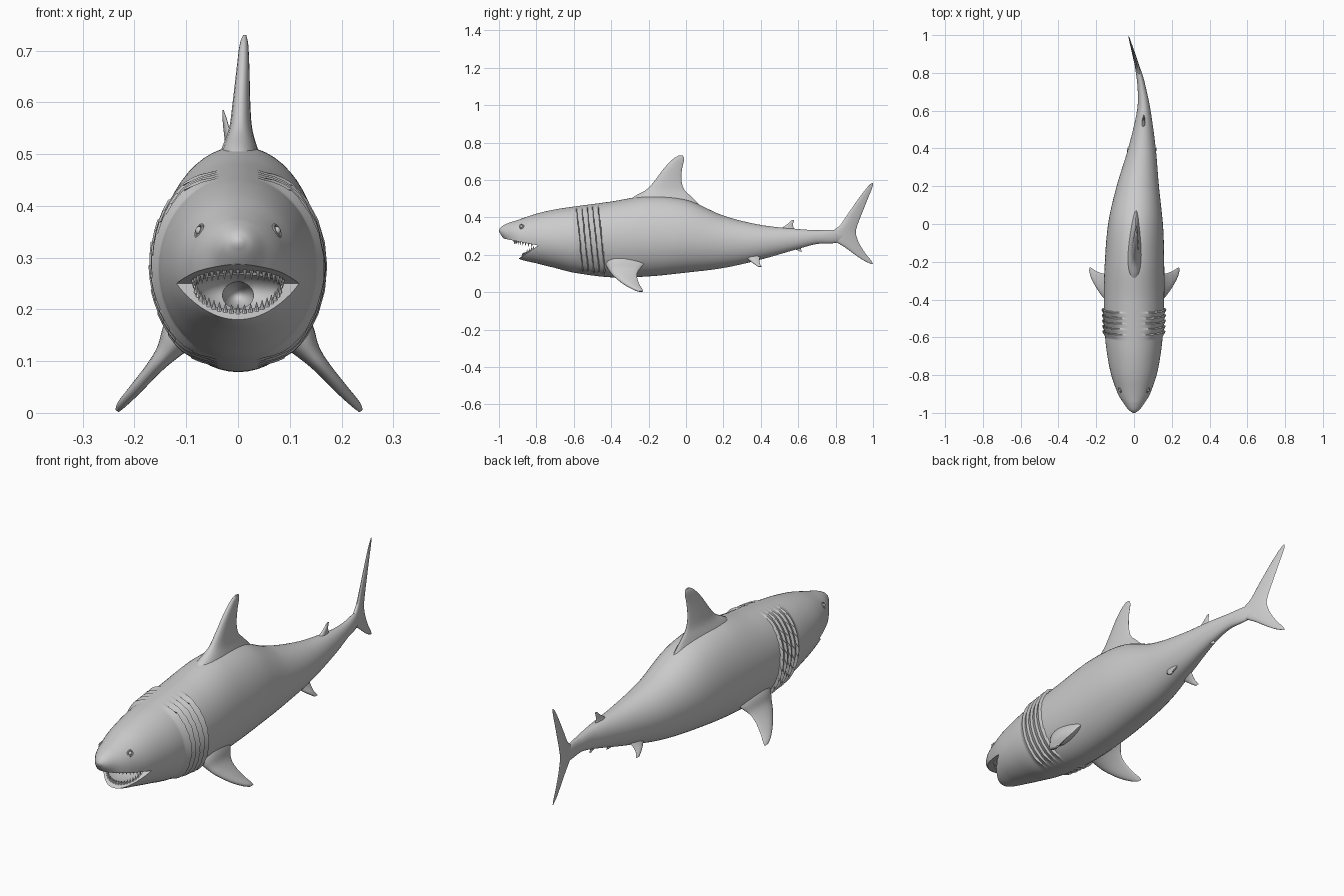
import bpy, bmesh, math
from mathutils import Vector, Matrix

if "Cube" in bpy.data.objects:
    bpy.data.objects.remove(bpy.data.objects["Cube"])

skin = bpy.data.materials.new("grey_skin")
skin.diffuse_color = (0.6, 0.6, 0.6, 1)
skin.use_nodes = True
skin.node_tree.nodes["Principled BSDF"].inputs["Base Color"].default_value = skin.diffuse_color


def spline(rows, t):
    """Smooth interpolation of rows whose first entry is the parameter."""
    n = len(rows)
    i = 0
    while i < n - 2 and t > rows[i + 1][0]:
        i += 1
    h = rows[i + 1][0] - rows[i][0]
    u = min(max((t - rows[i][0]) / h, 0), 1)

    def slope(j, k):
        a, b = max(j - 1, 0), min(j + 1, n - 1)
        return (rows[b][k] - rows[a][k]) / (rows[b][0] - rows[a][0])

    out = []
    for k in range(1, len(rows[0])):
        p, q = rows[i][k], rows[i + 1][k]
        out.append(p * (2*u**3 - 3*u**2 + 1) + q * (3*u**2 - 2*u**3)
                   + h * slope(i, k) * (u**3 - 2*u**2 + u)
                   + h * slope(i + 1, k) * (u**3 - u**2))
    return out


# Sideways sweep of the spine (y, x)
BEND = [(-1, 0), (-.4, 0), (0, .008), (.2, .02), (.4, .042), (.6, .052),
        (.7, .044), (.8, .026), (1, -.03)]


def bend(y):
    return spline(BEND, y)[0]


def finish(name, bm):
    bmesh.ops.recalc_face_normals(bm, faces=bm.faces)
    me = bpy.data.meshes.new(name)
    bm.to_mesh(me)
    bm.free()
    ob = bpy.data.objects.new(name, me)
    bpy.context.collection.objects.link(ob)
    me.materials.append(skin)
    return ob


def smooth(ob):
    bpy.ops.object.select_all(action='DESELECT')
    ob.select_set(True)
    bpy.context.view_layer.objects.active = ob
    bpy.ops.object.shade_smooth_by_angle(angle=math.radians(40))


def loft(name, rings):
    bm = bmesh.new()
    vs = [[bm.verts.new(p) for p in r] for r in rings]
    n = len(vs[0])
    for a, b in zip(vs, vs[1:]):
        for i in range(n):
            j = (i + 1) % n
            bm.faces.new((a[i], a[j], b[j], b[i]))
    bm.faces.new(vs[0])
    bm.faces.new(vs[-1])
    return finish(name, bm)


# Body rows: y, top, bottom, half width, height of widest point
BODY = [(-1, .335, .325, .006, .33), (-.985, .352, .30, .028, .325),
        (-.95, .37, .255, .054, .315), (-.92, .38, .205, .074, .305),
        (-.89, .39, .178, .089, .295), (-.8, .42, .155, .12, .285),
        (-.7, .443, .13, .14, .28), (-.6, .458, .105, .152, .28),
        (-.4, .485, .08, .16, .285), (-.2, .515, .085, .157, .29),
        (0, .495, .105, .145, .29), (.2, .41, .13, .112, .275),
        (.4, .36, .175, .073, .27), (.6, .338, .232, .036, .285),
        (.7, .332, .258, .024, .295), (.8, .334, .264, .016, .30),
        (.9, .325, .295, .004, .31)]

rings = []
RINGS, SEGS = 420, 56
for r in range(RINGS + 1):
    y = -1 + 1.9 * r / RINGS
    top, bot, hw, zc = spline(BODY, y)
    ring = []
    for s in range(SEGS):
        a = 2 * math.pi * s / SEGS
        c, sn = math.cos(a), math.sin(a)
        z = zc + sn * (top - zc if sn > 0 else zc - bot)
        # Overlapping gill flaps: stepped swelling on the flanks
        u = (y + .615 - .03 * (.45 - z) / .28) / .029
        g = 0
        if 0 <= u < 5:
            g = .014 * (u % 1) * min(max((abs(c) - .3) * 3, 0), 1)
        ring.append((bend(y) + c * (hw + g), y, z + sn * g))
    rings.append(ring)
body = loft("body", rings)


# Mouth cutters: open wedge, rounded cavity, throat
def ball(name, loc, scale):
    bm = bmesh.new()
    bmesh.ops.create_uvsphere(bm, u_segments=32, v_segments=16, radius=1,
                              matrix=Matrix.LocRotScale(Vector(loc), None, Vector(scale)))
    return finish(name, bm)


wedge = loft("mouth_wedge", [[(x, y, z) for y, z in
             ((-.79, .25), (-1.05, .302), (-1.05, .077))] for x in (-.3, .3)])
cavity = ball("mouth_cavity", (0, -.80, .235), (.085, .11, .045))
throat = ball("throat", (0, -.70, .227), (.03, .09, .026))
for cutter in (wedge, cavity, throat):
    mod = body.modifiers.new("cut", 'BOOLEAN')
    mod.operation = 'DIFFERENCE'
    mod.solver = 'EXACT'
    mod.object = cutter
    bpy.context.view_layer.objects.active = body
    bpy.ops.object.modifier_apply(modifier=mod.name)
for cutter in (wedge, cavity, throat):
    bpy.data.objects.remove(cutter)
smooth(body)


# Fins: rows of x, z, leading y, trailing y, half thickness
def fin(name, rows, side=1, steps=6):
    keyed = [(i, *r) for i, r in enumerate(rows)]
    dx, dz = rows[-1][0] - rows[0][0], rows[-1][1] - rows[0][1]
    ln = math.hypot(dx, dz)
    nx, nz = dz / ln, -dx / ln
    out = []
    for k in range((len(rows) - 1) * steps + 1):
        x, z, y0, y1, t = spline(keyed, k / steps)
        ring = []
        for s in range(24):
            a = 2 * math.pi * s / 24
            y = (y0 + y1) / 2 - math.cos(a) * (y1 - y0) / 2
            w = t * math.sin(a) * (1 + .4 * math.cos(a))   # thicker leading edge
            ring.append((side * (x + nx * w) + bend(y), y, z + nz * w))
        out.append(ring)
    smooth(loft(name, out))


fin("dorsal_fin", [(0, .46, -.34, .08, .05), (0, .51, -.28, .03, .033),
                   (.001, .55, -.21, -.010, .021), (.002, .60, -.165, -.024, .016),
                   (.004, .66, -.12, -.021, .012), (.005, .71, -.072, -.010, .008),
                   (.006, .73, -.042, -.016, .003)])
fin("tail_fin", [(0, .15, .992, 1, .001), (0, .17, .95, .99, .004),
                 (0, .20, .905, .965, .006), (0, .24, .85, .938, .009),
                 (0, .28, .79, .918, .011), (0, .32, .78, .908, .011),
                 (0, .36, .825, .917, .009), (0, .42, .866, .94, .007),
                 (0, .50, .922, .972, .005), (0, .56, .968, .996, .003),
                 (0, .585, .993, 1, .001)])
fin("second_dorsal_fin", [(0, .32, .48, .59, .014), (0, .345, .515, .575, .008),
                          (0, .367, .545, .573, .005), (0, .386, .565, .579, .002)])
fin("anal_fin", [(0, .26, .54, .62, .012), (0, .235, .575, .614, .006),
                 (0, .219, .607, .62, .002)])

for side, tag in ((1, "right"), (-1, "left")):
    fin(tag + "_pectoral_fin", [(.07, .19, -.44, -.20, .05), (.115, .15, -.43, -.225, .034),
                                (.14, .115, -.41, -.255, .02), (.165, .085, -.385, -.262, .014),
                                (.20, .045, -.335, -.25, .011), (.226, .017, -.285, -.234, .008),
                                (.236, .004, -.252, -.23, .004)], side)
    fin(tag + "_pelvic_fin", [(.03, .205, .30, .40, .018), (.05, .178, .33, .393, .010),
                              (.065, .156, .358, .393, .007), (.075, .137, .385, .405, .003)], side)

    # Eye: ball inside a raised lid ring
    y, z = -.88, .352
    top, bot, hw, zc = spline(BODY, y)
    x = side * hw * math.sqrt(1 - ((z - zc) / (top - zc)) ** 2)
    smooth(ball(tag + "_eye", (x, y, z), (.007, .008, .008)))
    normal = Vector((side * .85, -.35, .4)).normalized()
    rot = normal.to_track_quat('Z', 'Y')
    lid = []
    for i in range(25):
        a = 2 * math.pi * i / 24
        d = Vector((math.cos(a), math.sin(a), 0))
        lid.append([Vector((x, y, z)) + rot @ (d * (.012 + .003 * math.cos(b))
                    + Vector((0, 0, .003 * math.sin(b))))
                    for b in [math.pi * j / 4 for j in range(8)]])
    smooth(loft(tag + "_eyelid", lid))


# Teeth: rows of little cones following each jaw
def teeth(name, count, rx, ry, height, direction):
    bm = bmesh.new()
    for i in range(count):
        a = math.radians(-78 + 156 * i / (count - 1))
        x, y = rx * math.sin(a), -.80 - ry * math.cos(a)
        z = .252 + (-.79 - y) * .2 if direction < 0 else .25 + (y + .79) * .667
        rot = Matrix.Rotation(math.pi if direction < 0 else 0, 4, 'X')
        bmesh.ops.create_cone(bm, cap_ends=True, segments=8, radius1=.0055, radius2=.0004,
                              depth=height, matrix=Matrix.Translation(
                                  (x, y, z + direction * height * .35)) @ rot)
    smooth(finish(name, bm))


teeth("upper_teeth", 19, .088, .118, .022, -1)
teeth("lower_teeth", 19, .082, .074, .018, 1)
